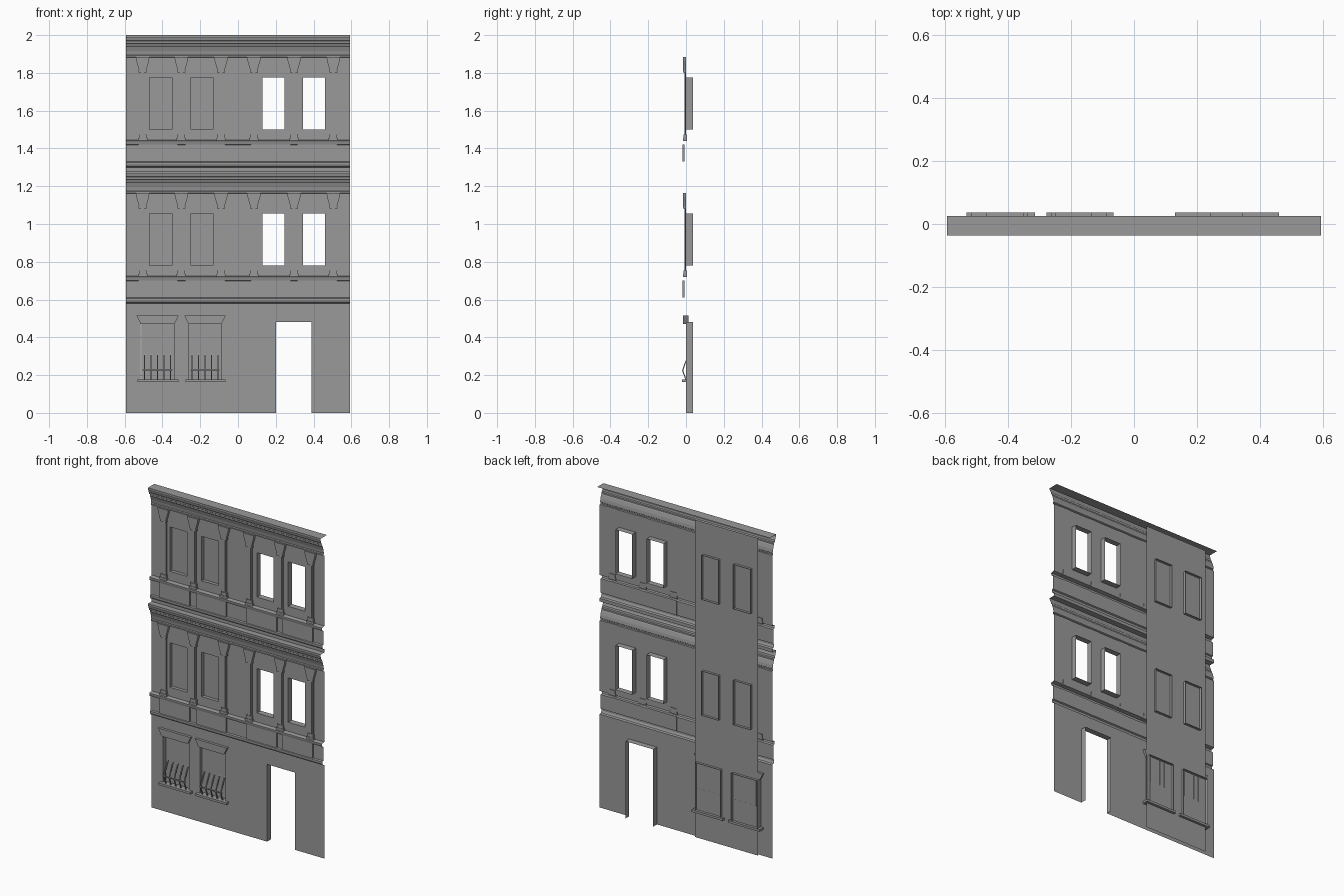
import bpy, bmesh

old = bpy.data.objects.get("Cube")
if old:
    bpy.data.objects.remove(old, do_unlink=True)

# One plain stone colour for everything
stone = bpy.data.materials.new("grey_stone")
stone.use_nodes = True
GREY = (0.32, 0.32, 0.32, 1)
stone.diffuse_color = GREY
bsdf = next(n for n in stone.node_tree.nodes if n.type == 'BSDF_PRINCIPLED')
bsdf.inputs["Base Color"].default_value = GREY

HALF = 0.593      # half width of the facade
BACK = 0.037      # depth reached by the reveals
BACKING = 0.021   # depth of the backing sheet
STOREY = 0.72
STOREY_BASES = (0.58, 0.58 + STOREY)


def finish(name, bm):
    mesh = bpy.data.meshes.new(name)
    bm.to_mesh(mesh)
    bm.free()
    mesh.materials.append(stone)
    obj = bpy.data.objects.new(name, mesh)
    bpy.context.collection.objects.link(obj)
    return obj


def add_prism(bm, outline, axis, a, b):
    """Extrude a flat outline along x (yz outline) or y (xz outline)."""
    def place(p, d):
        return (d, p[0], p[1]) if axis == 'x' else (p[0], d, p[1])
    rings = [[bm.verts.new(place(p, d)) for p in outline] for d in (a, b)]
    faces = [bm.faces.new(r) for r in rings]
    n = len(outline)
    for i in range(n):
        j = (i + 1) % n
        faces.append(bm.faces.new((rings[0][i], rings[0][j], rings[1][j], rings[1][i])))
    bmesh.ops.recalc_face_normals(bm, faces=faces)


def add_box(bm, x0, x1, y0, y1, z0, z1):
    add_prism(bm, [(x0, z0), (x1, z0), (x1, z1), (x0, z1)], 'y', y0, y1)


def sheet(name, x0, x1, z0, z1, y, holes=()):
    """Flat wall sheet facing the front, with rectangular openings."""
    bm = bmesh.new()
    xs = sorted({x0, x1, *(v for h in holes for v in h[:2])})
    zs = sorted({z0, z1, *(v for h in holes for v in h[2:])})
    for xa, xb in zip(xs, xs[1:]):
        for za, zb in zip(zs, zs[1:]):
            cx, cz = (xa + xb) / 2, (za + zb) / 2
            if any(h[0] < cx < h[1] and h[2] < cz < h[3] for h in holes):
                continue
            bm.faces.new([bm.verts.new(c) for c in
                          ((xa, y, za), (xb, y, za), (xb, y, zb), (xa, y, zb))])
    bmesh.ops.remove_doubles(bm, verts=bm.verts, dist=1e-5)
    bmesh.ops.dissolve_limit(bm, angle_limit=0.01, verts=bm.verts, edges=bm.edges)
    return finish(name, bm)


def moulding(name, profile, base):
    """Run an open yz profile along the full width."""
    bm = bmesh.new()
    rows = [[bm.verts.new((x, y, base + z)) for x in (-HALF, HALF)] for y, z in profile]
    for lo, hi in zip(rows, rows[1:]):
        bm.faces.new((lo[0], lo[1], hi[1], hi[0]))
    return finish(name, bm)


def reveal(name, hole, floor=True):
    """Inner lining of an opening, open at front and back."""
    x0, x1, z0, z1 = hole
    bm = bmesh.new()
    ring = [(x0, z0), (x0, z1), (x1, z1), (x1, z0)]
    front, back = ([bm.verts.new((x, y, z)) for x, z in ring] for y in (0, BACK))
    for i in range(4 if floor else 3):
        j = (i + 1) % 4
        bm.faces.new((front[i], front[j], back[j], back[i]))
    return finish(name, bm)


# Ground floor wall with door and two barred windows
door = (0.2, 0.39, 0, 0.48)
barred = [(-0.515, -0.336, 0.175, 0.475), (-0.262, -0.087, 0.175, 0.475)]
sheet("ground_wall", -HALF, HALF, 0, STOREY_BASES[0], 0, [door] + barred)
reveal("door_reveal", door, floor=False)

for side, hole in zip(("outer", "inner"), barred):
    x0, x1, z0, z1 = hole
    reveal(side + "_barred_window_reveal", hole)

    bm = bmesh.new()
    add_prism(bm, [(x0, 0.47), (x1, 0.47), (x1 + 0.022, 0.515), (x0 - 0.022, 0.515)],
              'y', -0.016, 0.014)
    finish(side + "_window_lintel", bm)

    bm = bmesh.new()
    add_box(bm, x0 - 0.016, x1 + 0.022, -0.02, BACK, 0.163, 0.177)
    finish(side + "_window_sill", bm)

    # Bowed iron grille
    bm = bmesh.new()
    r = 0.003
    path = [(0.0, 0.175), (-0.018, 0.225), (0.0, 0.275), (BACKING, 0.315), (BACKING, 0.475)]
    outline = [(y - r, z) for y, z in path] + [(y + r, z) for y, z in reversed(path)]
    step = 0.0345
    mid = (x0 + x1) / 2
    for i in range(-2, 3):
        add_prism(bm, outline, 'x', mid + i * step - r, mid + i * step + r)
    add_box(bm, x0 + 0.01, x1 - 0.01, -0.019, -0.014, 0.224, 0.23)
    finish(side + "_window_grille", bm)

# Mouldings shared by the upper storeys: string course, dado, sill, then cornice
dado_profile = [(0, 0), (-0.012, 0.004), (-0.018, 0.016), (-0.018, 0.026), (-0.01, 0.03),
                (-0.01, 0.118), (-0.021, 0.122), (-0.024, 0.134), (-0.024, 0.14), (0, 0.144)]
cornice_profile = [(0, 0.582), (-0.009, 0.584), (-0.009, 0.592), (-0.004, 0.596),
                   (-0.007, 0.616), (-0.014, 0.638), (-0.018, 0.643), (-0.018, 0.652),
                   (-0.024, 0.656), (-0.026, 0.668), (-0.031, 0.673), (-0.034, 0.685),
                   (-0.037, 0.69), (-0.037, 0.7)]
columns = [-0.505, -0.3, -0.09, 0.084, 0.297, 0.505]
window_x = [(-0.468, -0.35), (-0.25, -0.133), (0.13, 0.245), (0.345, 0.46)]
panels = [(-0.527, -0.32), (-0.278, -0.07), (0.07, 0.277), (0.316, 0.525)]

for level, base in zip(("first", "second"), STOREY_BASES):
    top = level == "second"
    moulding(level + "_floor_dado", dado_profile, base)
    moulding(level + "_floor_cornice",
             cornice_profile + [(0.025 if top else 0, 0.7)], base)
    holes = [(a, b, base + 0.2, base + 0.476) for a, b in window_x]
    sheet(level + "_floor_wall", -HALF, HALF, base + 0.144, base + 0.582, 0, holes)
    if not top:
        sheet("parting_strip", -HALF, HALF, base + 0.7, base + STOREY, 0)
    for i, hole in enumerate(holes):
        reveal(f"{level}_floor_window_reveal_{i + 1}", hole)

    # Raised dado panels
    bm = bmesh.new()
    for a, b in panels:
        add_box(bm, a, b, -0.0175, -0.009, base + 0.03, base + 0.12)
    finish(level + "_floor_dado_panels", bm)

    # Pilasters: stepped base, shaft with raised middle, flared capital
    bm = bmesh.new()
    for x in columns:
        add_box(bm, x - 0.025, x + 0.025, -0.015, 0.004, base + 0.14, base + 0.155)
        add_box(bm, x - 0.02, x + 0.02, -0.012, 0.004, base + 0.155, base + 0.175)
        add_box(bm, x - 0.016, x + 0.016, -0.006, 0, base + 0.175, base + 0.51)
        add_box(bm, x - 0.008, x + 0.008, -0.009, 0, base + 0.175, base + 0.51)
        add_box(bm, x - 0.021, x + 0.021, -0.015, 0, base + 0.503, base + 0.513)
        add_prism(bm, [(x - 0.019, base + 0.513), (x + 0.019, base + 0.513),
                       (x + 0.034, base + 0.565), (x + 0.036, base + 0.584),
                       (x - 0.036, base + 0.584), (x - 0.034, base + 0.565)],
                  'y', -0.017, 0)
    finish(level + "_floor_pilasters", bm)

# Backing sheet that closes the blind windows
sheet("blind_window_backing", -0.51, -0.075, 0.004, 1.975, BACKING)
